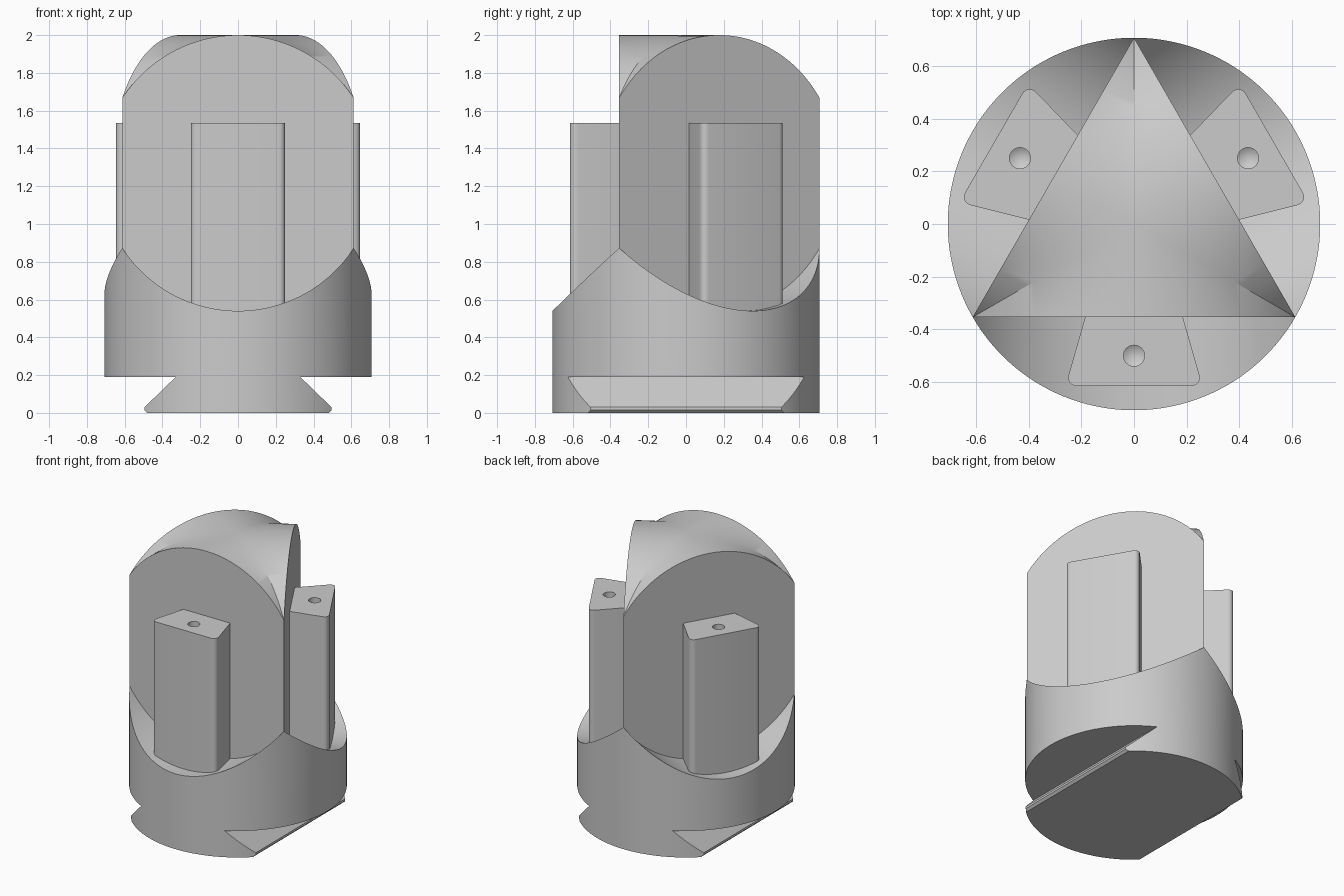
import bpy, bmesh
from math import sin, cos, radians, sqrt
from mathutils import Matrix

R = 0.707            # outer radius of the base
FACE = R / 2         # distance from the axis to each flat of the tower
ARC_R, ARC_Z = 0.73, 1.27   # horizontal cylinder shaping pockets and crown
STEPS = 48

cube = bpy.data.objects.get("Cube")
if cube:
    bpy.data.objects.remove(cube)

grey = bpy.data.materials.new("matte grey")
grey.use_nodes = True
colour = (0.6, 0.6, 0.6, 1)
grey.diffuse_color = colour
grey.node_tree.nodes["Principled BSDF"].inputs["Base Color"].default_value = colour


def make_object(name, bm):
    bmesh.ops.recalc_face_normals(bm, faces=bm.faces[:])
    mesh = bpy.data.meshes.new(name)
    bm.to_mesh(mesh)
    bm.free()
    mesh.materials.append(grey)
    obj = bpy.data.objects.new(name, mesh)
    bpy.context.collection.objects.link(obj)
    return obj


def activate(obj):
    bpy.ops.object.select_all(action='DESELECT')
    obj.select_set(True)
    bpy.context.view_layer.objects.active = obj


def cut(obj, cutter):
    activate(obj)
    mod = obj.modifiers.new("cut", 'BOOLEAN')
    mod.operation = 'DIFFERENCE'
    mod.solver = 'EXACT'
    mod.object = cutter
    bpy.ops.object.modifier_apply(modifier=mod.name)
    bpy.data.objects.remove(cutter)


def smooth(obj):
    activate(obj)
    bpy.ops.object.shade_smooth_by_angle(angle=radians(30))


def prism(name, outline, to_point, depth):
    """Extrude a closed 2D outline along a vector."""
    bm = bmesh.new()
    face = bm.faces.new([bm.verts.new(to_point(a, b)) for a, b in outline])
    new = bmesh.ops.extrude_face_region(bm, geom=[face])["geom"]
    verts = [v for v in new if isinstance(v, bmesh.types.BMVert)]
    bmesh.ops.translate(bm, vec=depth, verts=verts)
    return make_object(name, bm)


# Body: each third has a vaulted crown, a flat face, a pocket floor and an outer wall
bm = bmesh.new()
for third in range(3):
    turn = Matrix.Rotation(radians(120 * third), 4, 'Z')
    columns = []
    for i in range(STEPS + 1):
        a = radians(-60 + 120 * i / STEPS)
        x, rim = R * sin(a), -R * cos(a)
        rise = sqrt(ARC_R ** 2 - x ** 2)
        low, high = ARC_Z - rise, ARC_Z + rise
        valley = -abs(x) / sqrt(3)
        points = [(x, valley, high), (x, -FACE, high), (x, -FACE, low),
                  (x, rim, low), (x, rim, 0)]
        columns.append([bm.verts.new(turn @ Matrix.Translation(p).translation) for p in points])
    for left, right in zip(columns, columns[1:]):
        for k in (0, 2, 3):
            bm.faces.new((left[k], left[k + 1], right[k + 1], right[k]))
    bm.faces.new([c[1] for c in columns] + [c[2] for c in reversed(columns)])
bmesh.ops.remove_doubles(bm, verts=bm.verts[:], dist=0.0005)
bmesh.ops.holes_fill(bm, edges=[e for e in bm.edges if e.is_boundary], sides=0)
body = make_object("body", bm)

# Dovetail foot: undercut both sides of the base
for side in (-1, 1):
    outline = [(0.33, 0.19), (0.495, 0.03), (0.495, 0.015), (0.48, 0),
               (0.48, -0.1), (1, -0.1), (1, 0.19)]
    cut(body, prism("dovetail_cutter", outline,
                    lambda a, b: (side * a, -1, b), (0, 2, 0)))
smooth(body)

# Three tapered posts with rounded outer corners and a drilled top
for third, label in enumerate(("front", "left", "right")):
    outline = [(-0.17, -0.3), (0.17, -0.3), (0.26, -0.615), (-0.26, -0.615)]
    post = prism(label + "_post", outline, lambda a, b: (a, b, 0.4), (0, 0, 1.135))
    bm = bmesh.new()
    bm.from_mesh(post.data)
    corners = [e for e in bm.edges
               if all(v.co.y < -0.6 for v in e.verts)
               and abs(e.verts[0].co.z - e.verts[1].co.z) > 0.5]
    bmesh.ops.bevel(bm, geom=corners, offset=0.045, offset_type='OFFSET',
                    segments=6, profile=0.5, affect='EDGES')
    bm.to_mesh(post.data)
    bm.free()

    # Drill with a conical tip
    bm = bmesh.new()
    bmesh.ops.create_cone(bm, cap_ends=True, segments=32, radius1=0.04, radius2=0.04,
                          depth=0.4, matrix=Matrix.Translation((0, -0.5, 1.45)))
    bm.faces.ensure_lookup_table()
    floor = min(bm.faces, key=lambda f: f.calc_center_median().z)
    tip = bmesh.ops.poke(bm, faces=[floor])["verts"][0]
    tip.co.z -= 0.025
    cut(post, make_object("drill_cutter", bm))
    smooth(post)
    post.rotation_euler.z = radians(120 * third)
